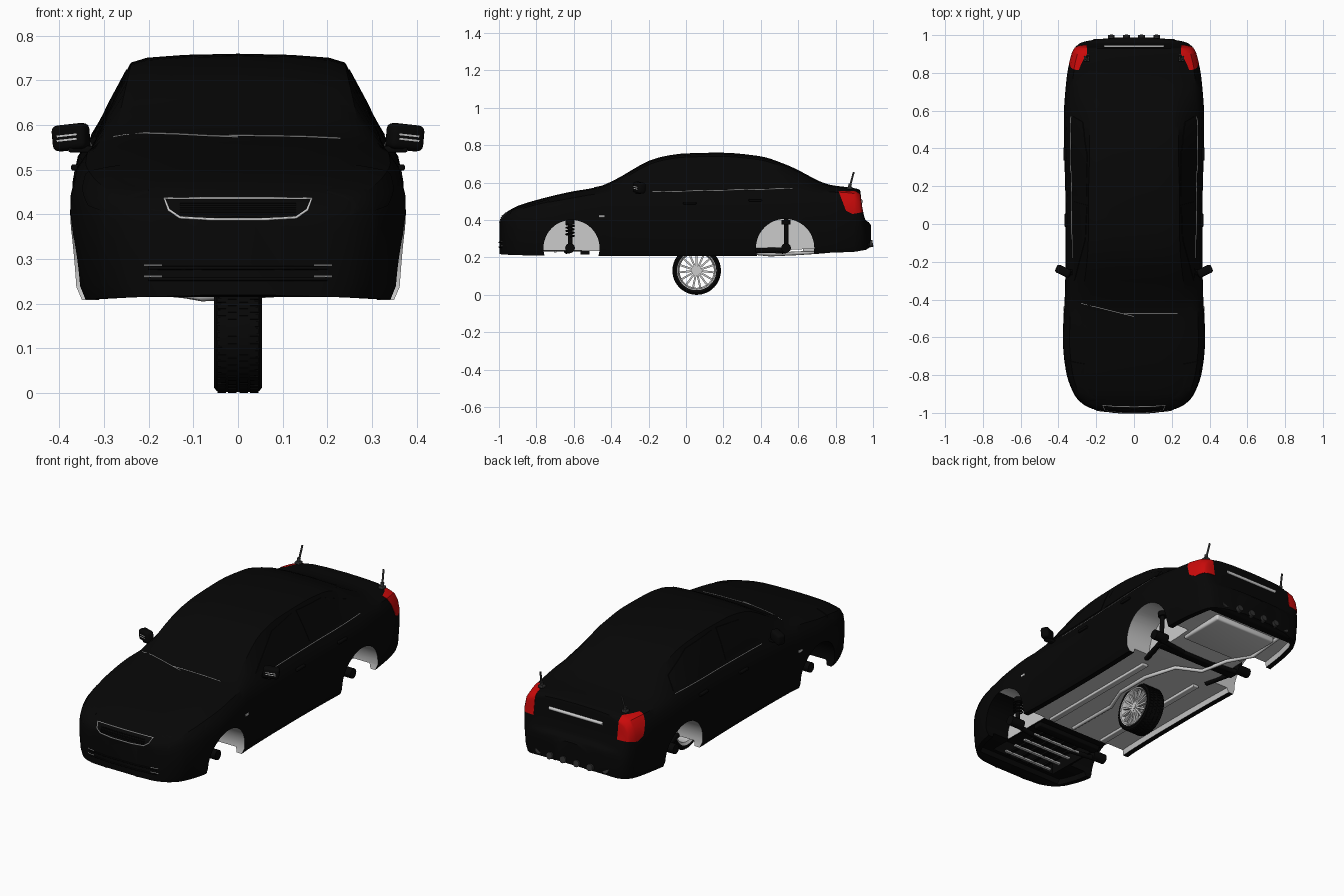
import bpy, bmesh, math
from mathutils import Vector, Matrix
from mathutils.bvhtree import BVHTree

if "Cube" in bpy.data.objects:
    bpy.data.objects.remove(bpy.data.objects["Cube"])

def material(name, col):
    m = bpy.data.materials.new(name)
    m.diffuse_color = (*col, 1)
    m.use_nodes = True
    m.node_tree.nodes["Principled BSDF"].inputs["Base Color"].default_value = m.diffuse_color
    return m

BLACK = material("black", (.002, .002, .002))
RED = material("red", (.6, .003, .003))
GREY = material("grey", (.8, .8, .8))
DARK = material("dark_grey", (.03, .03, .03))

def add(name, bm, *mats):
    bmesh.ops.recalc_face_normals(bm, faces=bm.faces)
    me = bpy.data.meshes.new(name)
    bm.to_mesh(me)
    bm.free()
    ob = bpy.data.objects.new(name, me)
    bpy.context.collection.objects.link(ob)
    for m in mats:
        if m: me.materials.append(m)
    return ob

def box(name, size, loc, mat=None, rot=Matrix(), bevel=0):
    bm = bmesh.new()
    bmesh.ops.create_cube(bm, size=1, matrix=Matrix.Translation(loc) @ rot @ Matrix.Diagonal((*size, 1)))
    if bevel:
        bmesh.ops.bevel(bm, geom=bm.edges[:], offset=bevel, segments=3, affect='EDGES', profile=.5)
    return add(name, bm, mat)

def rod(name, p, q, r, mat=None, n=20):
    p, q = Vector(p), Vector(q)
    m = Matrix.Translation((p + q) / 2) @ (q - p).to_track_quat('Z', 'Y').to_matrix().to_4x4()
    bm = bmesh.new()
    bmesh.ops.create_cone(bm, cap_ends=True, segments=n, radius1=r, radius2=r, depth=(q - p).length, matrix=m)
    return add(name, bm, mat)

def tube(name, pts, r, mat=None, cyclic=False):
    cu = bpy.data.curves.new(name, 'CURVE')
    cu.dimensions, cu.bevel_depth, cu.bevel_resolution, cu.use_fill_caps = '3D', r, 2, True
    sp = cu.splines.new('POLY')
    sp.points.add(len(pts) - 1)
    for a, b in zip(sp.points, pts):
        a.co = (*b, 1)
    sp.use_cyclic_u = cyclic
    ob = bpy.data.objects.new(name, cu)
    bpy.context.collection.objects.link(ob)
    if mat: cu.materials.append(mat)

def prism(name, pts, x0, x1, mat):
    bm = bmesh.new()
    a, b = ([bm.verts.new((x, y, z)) for y, z in pts] for x in (x0, x1))
    bm.faces.new(a)
    bm.faces.new(b)
    for i in range(len(pts)):
        j = (i + 1) % len(pts)
        bm.faces.new((a[i], a[j], b[j], b[i]))
    return add(name, bm, mat)

def boolean(ob, cutter, op):
    md = ob.modifiers.new("cut", 'BOOLEAN')
    md.object, md.operation, md.solver, md.material_mode = cutter, op, 'EXACT', 'TRANSFER'
    bpy.context.view_layer.objects.active = ob
    bpy.ops.object.modifier_apply(modifier="cut")
    bpy.data.objects.remove(cutter)

# Body outline: y, half width, sill height, belt height, roof half width, top height
KEYS = [(-.998, .10, .218, .385, .06, .395), (-.985, .20, .216, .40, .14, .42), (-.95, .275, .214, .425, .19, .448),
        (-.90, .318, .212, .45, .22, .475), (-.78, .36, .21, .485, .25, .512), (-.62, .377, .209, .515, .27, .55),
        (-.47, .372, .208, .54, .275, .577), (-.40, .367, .208, .545, .272, .605), (-.15, .362, .208, .55, .245, .733),
        (0, .362, .208, .555, .24, .756), (.18, .364, .208, .56, .24, .76), (.39, .37, .208, .565, .235, .742),
        (.55, .372, .213, .565, .235, .69), (.77, .357, .225, .55, .25, .588), (.90, .33, .23, .54, .24, .57),
        (.93, .315, .235, .52, .22, .56), (.942, .305, .237, .45, .24, .47), (.96, .28, .24, .385, .2, .40),
        (.977, .2, .25, .37, .14, .388), (.988, .10, .255, .355, .06, .375)]

def slope(i, c):
    if i in (0, len(KEYS) - 1): return 0
    a, b, d = KEYS[i - 1:i + 2]
    s, t = (b[c] - a[c]) / (b[0] - a[0]), (d[c] - b[c]) / (d[0] - b[0])
    return 2 * s * t / (s + t) if s * t > 0 else 0

def station(i, t):
    a, b = KEYS[i], KEYS[i + 1]
    h = b[0] - a[0]
    return [a[0] + h * t] + [a[c] * (1 + 2 * t) * (1 - t) ** 2 + b[c] * t * t * (3 - 2 * t)
                             + h * slope(i, c) * t * (1 - t) ** 2 - h * slope(i + 1, c) * t * t * (1 - t) for c in range(1, 6)]

def section(y, w, zb, zs, wr, zt):
    h, drop = zs - zb, min(.02, .4 * (zt - zs))
    f = zb + (.027 if -.92 < y < .93 else .002)
    xb, zr = .905 * w, zt - drop
    half = [(0, f), (.84 * w, f), (.86 * w, zb), (.94 * w, zb), (.975 * w, zb + .03), (w, zb + .5 * h), (.995 * w, zb + .75 * h),
            (.965 * w, zs - .1 * h), (xb, zs), (.45 * xb + .55 * wr + .008, .5 * (zs + zr)), (wr, zr),
            (.85 * wr, zt - .45 * drop), (.5 * wr, zt - .13 * drop), (0, zt)]
    return [(x, y, z) for x, z in half] + [(-x, y, z) for x, z in half[-2:0:-1]]

def body_mesh(offset=0):
    bm = bmesh.new()
    st = [station(i, k / 5) for i in range(len(KEYS) - 1) for k in range(5)] + [KEYS[-1]]
    rings = [[bm.verts.new(p) for p in section(*s)] for s in st]
    n = len(rings[0])
    for a, b in zip(rings, rings[1:]):
        for i in range(n):
            f = bm.faces.new((a[i], a[(i + 1) % n], b[(i + 1) % n], b[i]))
            f.material_index = int(i in (0, 1, n - 1, n - 2) and -.5 < a[0].co.y < .92 and not offset)
    bm.faces.new(rings[0])
    bm.faces.new(rings[-1])
    bmesh.ops.recalc_face_normals(bm, faces=bm.faces)
    bm.normal_update()
    for v, nrm in [(v, v.normal.copy()) for v in bm.verts]:
        v.co += nrm * offset
    return bm

bm = body_mesh()
bvh = BVHTree.FromBMesh(bm)
body = add("body", bm, BLACK, GREY)

def snap(p, d):
    hit = bvh.ray_cast(Vector(p), Vector(d))[0]
    return hit if hit else Vector(p)

# Engine bay opening and wheel arches, the front half of the front arches black
boolean(body, box("bay_cutter", (.4, .38, .2), (0, -.7, .22), BLACK), 'DIFFERENCE')
for s in (-1, 1):
    for y, r in ((-.612, .15), (.53, .156)):
        boolean(body, rod("arch_cutter", (s * .21, y, .25), (s * .45, y, .25), r, GREY, 48), 'DIFFERENCE')
for f in body.data.polygons:
    if f.center.y < -.63:
        f.material_index = 0

# Lamps and windows: slightly raised pieces of the body surface
def patch(name, pts, x0, x1, mat, off):
    ob = add(name, body_mesh(off), mat)
    boolean(ob, prism("patch_cutter", pts, x0, x1, mat), 'INTERSECT')

for s in (-1, 1):
    patch("tail_lamp", [(.815, .556), (.93, .556), (.965, .445), (.89, .432), (.855, .45)], s * .25, s * .45, RED, .002)
    patch("head_lamp", [(-.96, .40), (-.93, .455), (-.74, .51), (-.72, .49), (-.85, .42)], s * .2, s * .45, BLACK, .002)
    for w in ([(-.3, .57), (-.08, .70), (.1, .725), (.12, .575)], [(.15, .575), (.14, .725), (.36, .71), (.54, .64), (.57, .58)]):
        patch("side_window", w, s * .22, s * .45, BLACK, .002)

# Chrome trim: grille surround, belt strips, boot strip, side markers
grille = [(-.165, .435), (-.08, .438), (0, .438), (.08, .438), (.165, .435), (.155, .41), (.13, .393), (.06, .389),
          (-.06, .389), (-.13, .393), (-.155, .41)]
front = lambda x, z: snap((x, -2, z), (0, 1, 0))
tube("grille_surround", [front(x, min(z, .436)) for x, z in grille], .003, None, True)
for z in (.402, .412, .422):
    tube("grille_bar", [front(x / 100, z) for x in range(-13, 14, 2)], .003, BLACK)
for z in (.255, .28):
    tube("intake_bar", [front(x / 100, z) for x in range(-20, 21, 2)], .004, BLACK)
    for s in (-1, 1):
        tube("intake_trim", [front(s * x / 100, z + .006) for x in (17, 19, 21)], .002)
tube("boot_strip", [snap((x / 100, 2, .50), (0, -1, 0)) for x in range(-16, 17, 4)], .009)
side = lambda s, y, z: snap((s * 2, y, z), (-s, 0, 0))
for s in (-1, 1):
    tube("belt_strip", [side(s, -.18 + .075 * i, .55 + .0018 * i) for i in range(11)], .002)
    box("side_marker", (.006, .03, .012), side(s, -.45, .42), None, bevel=.002)
    for y, z in ((.02, .49), (.37, .505)):
        box("door_handle", (.018, .07, .014), side(s, y, z) + Vector((s * .003, 0, 0)), BLACK, bevel=.004)

# Wipers
down = lambda x, y: snap((x, y, 2), (0, 0, -1)) + Vector((0, 0, .001))
tube("wiper", [down(-.28 + .07 * i, -.42 - .0175 * i) for i in range(5)], .002, GREY)
tube("wiper", [down(-.06 + .0725 * i, -.475) for i in range(5)], .002, GREY)

for s in (-1, 1):
    # Door mirrors
    R = Matrix.Rotation(s * .45, 4, 'Z') @ Matrix.Rotation(s * .1, 4, 'Y')
    box("mirror", (.082, .045, .058), (s * .374, -.25, .573), BLACK, R, .013)
    box("mirror_stalk", (.07, .03, .014), (s * .345, -.255, .546), BLACK, bevel=.004)
    for z in (.567, .577):
        box("mirror_trim", (.05, .003, .004), (s * .383, -.269, z), None, R)
    # Rods on the boot lid
    box("rod_base", (.03, .03, .014), (s * .25, .875, .57), DARK, bevel=.004)
    rod("rod_joint", (s * .25, .874, .57), (s * .25, .878, .594), .009, DARK)
    rod("boot_rod", (s * .25, .875, .575), (s * .243, .897, .656), .005, DARK)
    # Struts, springs and hubs
    for y in (-.62, .535):
        rod("strut", (s * .265, y, .24), (s * .255, y, .405), .012, BLACK)
        rod("strut_top", (s * .255, y, .375), (s * .255, y, .4), .024, BLACK)
        rod("hub", (s * .235, y, .25), (s * .315, y, .25), .026, BLACK)
        rod("lower_arm", (s * .1, y - .02, .232), (s * .27, y, .235), .013, BLACK)
    tube("spring", [(s * .26 + .022 * math.cos(a * .6), -.62 + .022 * math.sin(a * .6), .31 + a * .0017) for a in range(42)], .004, BLACK)
    rod("trailing_arm", (s * .2, .34, .235), (s * .25, .53, .24), .014, BLACK)
    box("floor_rail", (.035, .75, .016), (s * .17, -.08, .23), None, bevel=.004)

# Underside
box("rear_beam", (.5, .045, .03), (0, .5, .235), BLACK, bevel=.006)
box("rear_floor_pan", (.38, .27, .04), (0, .76, .248), None, bevel=.01)
box("front_crossmember", (.4, .05, .03), (0, -.54, .23), BLACK, bevel=.006)
for i in range(4):
    box("undertray_slat", (.3, .014, .01), (0, -.85 + .075 * i, .23), GREY)
for x in (-.11, -.035, .035, .11):
    box("undertray_bracket", (.018, .36, .012), (x, -.71, .238), BLACK)
tube("exhaust_pipe", [(.03, -.45, .232), (.03, -.15, .228), (.09, 0, .225), (.09, .2, .225), (.04, .38, .222),
                      (-.08, .45, .215), (-.12, .6, .222), (-.2, .72, .23), (-.2, .93, .25)], .01)
for i in range(6):
    x = -.2 + .08 * i
    rod("rear_bumper_lug", (x, .93, .262), (x, .975 + .024 * (abs(x) < .15), .275), .018, DARK)

# Single wheel under the floor
C = Vector((0, .057, .1295))

def revolve(name, prof, n, mat=None):
    bm = bmesh.new()
    rings = [[bm.verts.new(C + Vector((x, r * math.cos(t), r * math.sin(t)))) for r, x in prof]
             for t in (2 * math.pi * k / n for k in range(n))]
    for k in range(n):
        a, b = rings[k], rings[(k + 1) % n]
        for i in range(len(prof)):
            j = (i + 1) % len(prof)
            bm.faces.new((a[i], a[j], b[j], b[i]))
    return add(name, bm, mat)

revolve("tyre", [(.103, -.048), (.117, -.054), (.125, -.048), (.1275, -.035), (.1275, .035), (.125, .048), (.117, .054), (.103, .048)], 72, BLACK)
revolve("rim", [(.105, .053), (.1, .051), (.092, .035), (.092, -.045), (.105, -.053), (.099, -.04), (.099, .035)], 72)
rod("wheel_hub", C, C + Vector((.046, 0, 0)), .022)
rod("hub_cap", C + Vector((.04, 0, 0)), C + Vector((.05, 0, 0)), .013)
tread, spokes = bmesh.new(), bmesh.new()
for k in range(48):
    for x, o in ((-.036, 0), (-.013, .5), (.013, 0), (.036, .5)):
        m = Matrix.Translation(C) @ Matrix.Rotation((k + o) * math.tau / 48, 4, 'X') @ Matrix.Translation((x, 0, .1265))
        bmesh.ops.create_cube(tread, size=1, matrix=m @ Matrix.Diagonal((.019, .012, .006, 1)))
for k in range(15):
    m = Matrix.Translation(C) @ Matrix.Rotation(k * math.tau / 15, 4, 'X') @ Matrix.Translation((.038, 0, .057))
    bmesh.ops.create_cube(spokes, size=1, matrix=m @ Matrix.Diagonal((.014, .01, .078, 1)))
add("tyre_tread", tread, BLACK)
add("wheel_spokes", spokes)

# Smooth shading with sharp creases
for ob in bpy.context.scene.objects:
    ob.select_set(ob.type == 'MESH')
bpy.context.view_layer.objects.active = body
bpy.ops.object.shade_smooth_by_angle(angle=math.radians(32))
